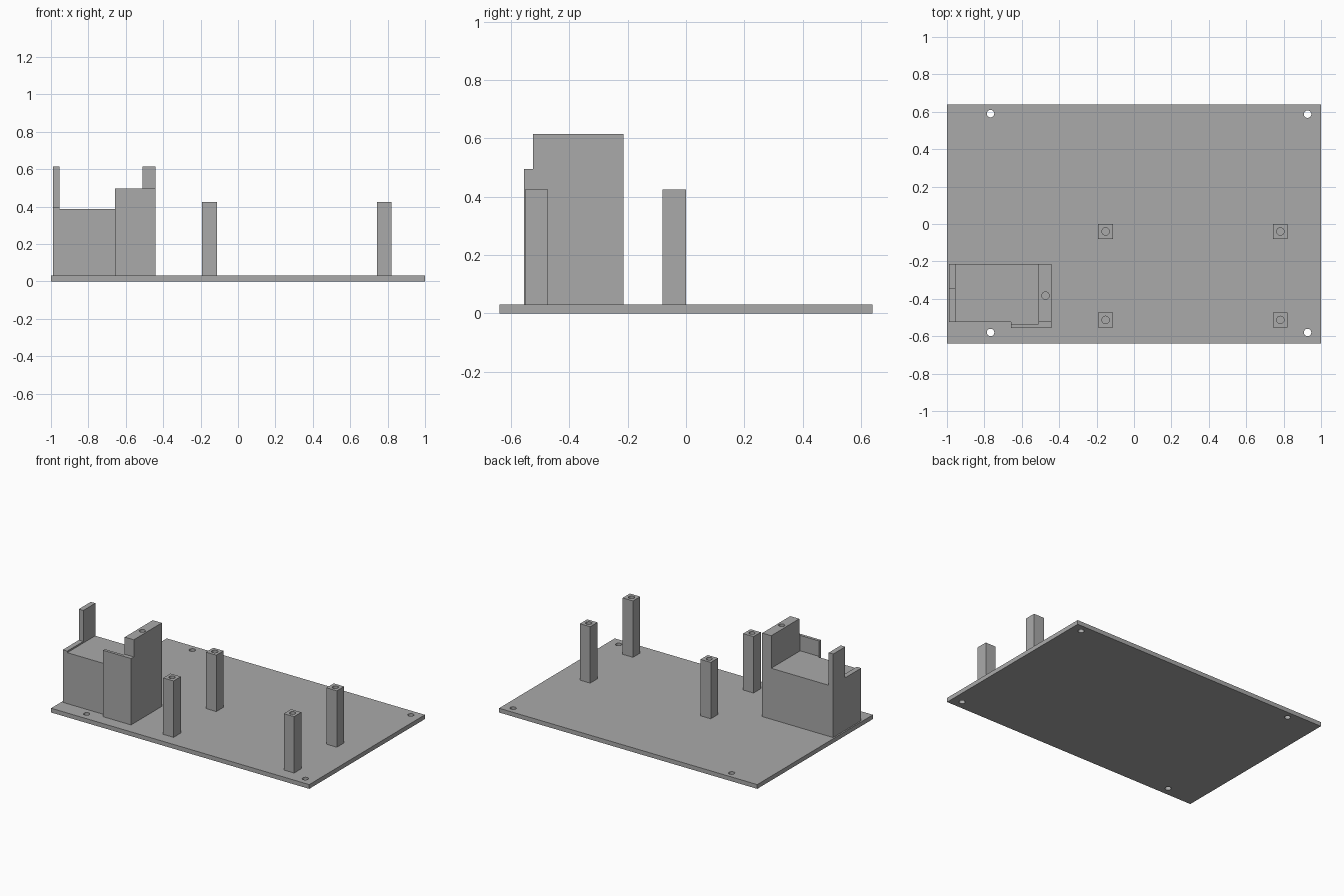
import bpy, bmesh, math
from mathutils import Matrix, Vector

if "Cube" in bpy.data.objects:
    bpy.data.objects.remove(bpy.data.objects["Cube"])

BASE_TOP = 0.03
POST_TOP = 0.425
WALL_TOP = 0.615
HOLE_R = 0.02

grey = bpy.data.materials.new("plain grey")
grey.diffuse_color = (0.40, 0.40, 0.40, 1)
grey.use_nodes = True
grey.node_tree.nodes["Principled BSDF"].inputs["Base Color"].default_value = grey.diffuse_color


def finish(name, bm):
    bmesh.ops.recalc_face_normals(bm, faces=bm.faces)
    me = bpy.data.meshes.new(name)
    bm.to_mesh(me)
    bm.free()
    me.materials.append(grey)
    ob = bpy.data.objects.new(name, me)
    bpy.context.collection.objects.link(ob)
    return ob


def box(name, x0, x1, y0, y1, z0, z1):
    bm = bmesh.new()
    size = Matrix.Diagonal((x1 - x0, y1 - y0, z1 - z0, 1))
    mid = Matrix.Translation(((x0 + x1) / 2, (y0 + y1) / 2, (z0 + z1) / 2))
    bmesh.ops.create_cube(bm, size=1, matrix=mid @ size)
    return finish(name, bm)


def extrude_y(name, profile, y0, y1):
    """Extrude an x-z outline along y."""
    bm = bmesh.new()
    face = bm.faces.new([bm.verts.new((x, y0, z)) for x, z in profile])
    side = bmesh.ops.extrude_face_region(bm, geom=[face])["geom"]
    verts = [v for v in side if isinstance(v, bmesh.types.BMVert)]
    bmesh.ops.translate(bm, verts=verts, vec=Vector((0, y1 - y0, 0)))
    return finish(name, bm)


def drill_bit(x, y, z0, z1):
    bm = bmesh.new()
    bmesh.ops.create_cone(bm, cap_ends=True, segments=32, radius1=HOLE_R, radius2=HOLE_R,
                          depth=z1 - z0, matrix=Matrix.Translation((x, y, (z0 + z1) / 2)))
    return finish("drill_cutter", bm)


def cut(ob, cutter):
    mod = ob.modifiers.new("cut", 'BOOLEAN')
    mod.operation = 'DIFFERENCE'
    mod.solver = 'EXACT'
    mod.object = cutter
    cutter.hide_render = True
    cutter.hide_set(True)


# Base plate with a mounting hole near each corner
base = box("base_plate", -1, 1, -0.64, 0.64, 0, BASE_TOP)
for x, y in ((-0.767, 0.59), (0.928, 0.587), (-0.767, -0.58), (0.928, -0.58)):
    cut(base, drill_bit(x, y, -0.1, 0.1))

# Four square standoff posts with screw holes in their tops
for x in (-0.152, 0.782):
    for y in (-0.04, -0.513):
        post = box("standoff_post", x - 0.04, x + 0.04, y - 0.04, y + 0.04, BASE_TOP, POST_TOP)
        cut(post, drill_bit(x, y, POST_TOP - 0.2, POST_TOP + 0.1))

# Holder block: raised bed between two side walls
holder = extrude_y("holder_block", [
    (-0.99, BASE_TOP), (-0.44, BASE_TOP), (-0.44, WALL_TOP), (-0.51, WALL_TOP),
    (-0.51, 0.387), (-0.955, 0.387), (-0.955, WALL_TOP), (-0.99, WALL_TOP)], -0.525, -0.215)
# Front of the left wall is lowered to a thin lip
cut(holder, box("wall_cutter", -1.1, -0.94, -0.7, -0.348, 0.398, 0.8))
# Screw hole in the thick wall
cut(holder, drill_bit(-0.473, -0.383, WALL_TOP - 0.2, WALL_TOP + 0.1))

# Front retaining plate, with a narrow slot behind it
front = box("front_plate", -0.657, -0.44, -0.555, -0.525, BASE_TOP, 0.495)
cut(front, box("slot_cutter", -0.8, -0.51, -0.535, -0.5, 0.387, 0.8))
